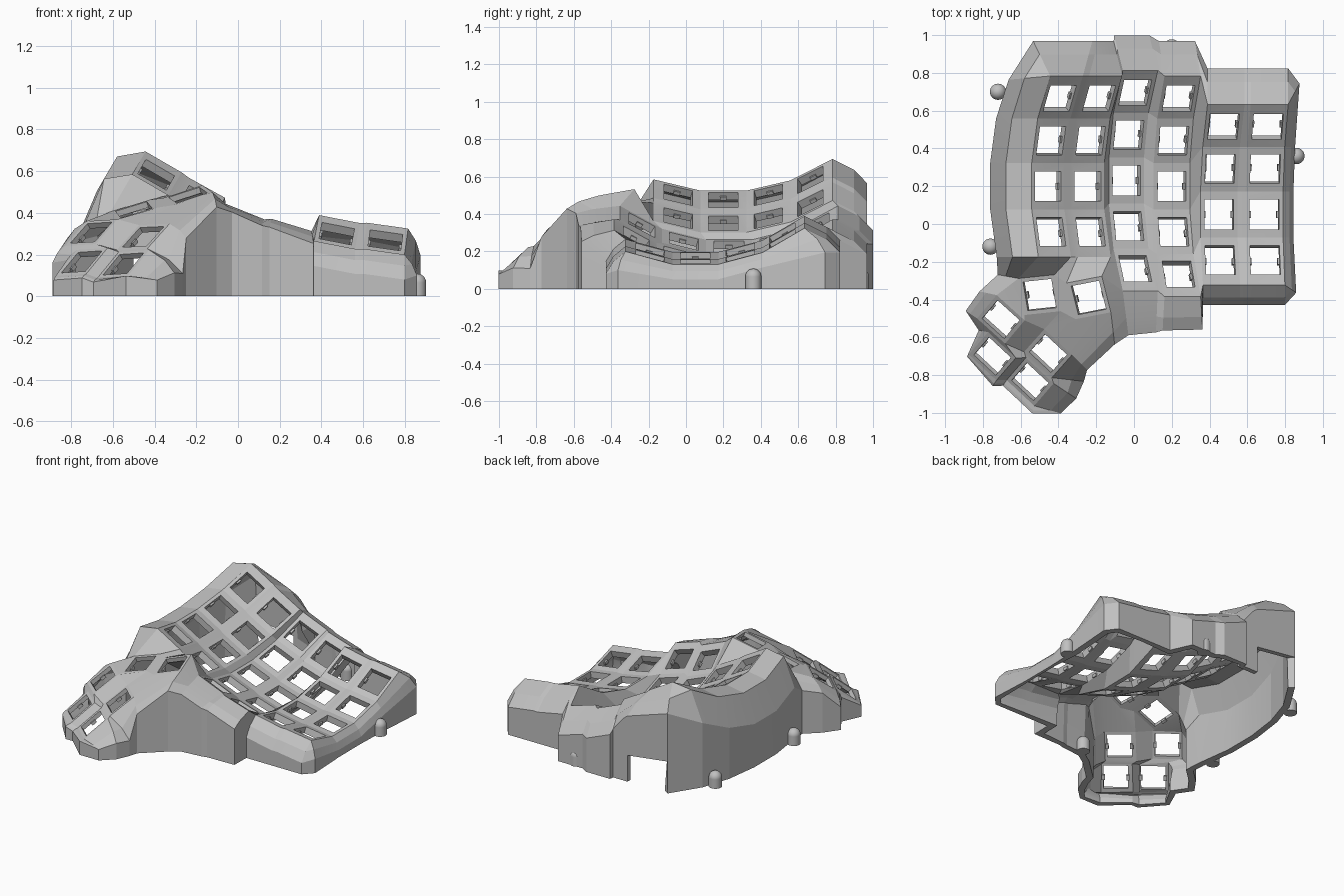
import bpy, bmesh, math
from mathutils import Vector, Matrix

if "Cube" in bpy.data.objects:
    bpy.data.objects.remove(bpy.data.objects["Cube"])

grey = bpy.data.materials.new("plain grey")
grey.use_nodes = True
tone = (0.53, 0.53, 0.53, 1)
grey.diffuse_color = tone
grey.node_tree.nodes["Principled BSDF"].inputs["Base Color"].default_value = tone

RADIUS = 0.93               # curvature of each key column
STEP = math.radians(15)     # angle between neighbouring keys
HALF = 0.1                  # half width of a key plate
HOLE = 0.079                # half width of a key opening
LIP = 0.016                 # extra plate at both ends of a column
THICK = 0.045

shell = bmesh.new()
nubs = bmesh.new()


def vert(p):
    return shell.verts.new(p)


def face(*vs):
    unique = list(dict.fromkeys(vs))
    if len(unique) > 2:
        shell.faces.new(unique)


def key_frame(corners, centre, x, y, n):
    """Square frame around an opening, with two small switch catches."""
    inner = [vert(centre + x * HOLE * a + y * HOLE * b)
             for a, b in ((-1, -1), (1, -1), (1, 1), (-1, 1))]
    for i in range(4):
        j = (i + 1) % 4
        face(corners[i], corners[j], inner[j], inner[i])
    for side in (-1, 1):
        spot = centre + x * side * HOLE - n * 0.032
        m = Matrix((x, y, n)).transposed().to_4x4()
        m.translation = spot
        bmesh.ops.create_cube(nubs, size=1, matrix=m @ Matrix.Diagonal((0.02, 0.035, 0.02, 1)))


def column(origin, tilt, first, last):
    """Curved column of keys; returns its left and right edge vertices."""
    t = math.radians(tilt)
    o = Vector(origin)
    x = Vector((math.cos(t), 0, -math.sin(t)))
    up = Vector((math.sin(t), 0, math.cos(t)))
    y = Vector((0, 1, 0))
    reach = RADIUS / math.cos(STEP / 2)
    left, right = [], []
    for k in range(first, last + 2):
        a = (k - 0.5) * STEP
        p = o + y * reach * math.sin(a) + up * (RADIUS - reach * math.cos(a))
        lip = LIP * ((k > last) - (k == first))
        p += (y * math.cos(a) + up * math.sin(a)) * lip
        left.append(vert(p - x * HALF))
        right.append(vert(p + x * HALF))
    for i, k in enumerate(range(first, last + 1)):
        a = k * STEP
        c = o + y * RADIUS * math.sin(a) + up * RADIUS * (1 - math.cos(a))
        along = y * math.cos(a) + up * math.sin(a)
        key_frame((left[i], right[i], right[i + 1], left[i + 1]), c, x, along, x.cross(along))
    return left, right


def thumb_key(centre, turn, normal):
    """Single tilted key; returns corners front-left, front-right, back-right, back-left."""
    n = Vector(normal).normalized()
    a = math.radians(turn)
    x = Vector((math.cos(a), math.sin(a), 0))
    x.z = -(n.x * x.x + n.y * x.y) / n.z
    x.normalize()
    y = n.cross(x)
    c = Vector(centre)
    corners = [vert(c + x * HALF * i + y * HALF * j)
               for i, j in ((-1, -1), (1, -1), (1, 1), (-1, 1))]
    key_frame(corners, c, x, y, n)
    return corners


def web(a, b):
    for i in range(min(len(a), len(b)) - 1):
        face(a[i], b[i], b[i + 1], a[i + 1])


# Finger key columns, from the tall side to the low side
aL, aR = column((-0.455, 0.20, 0.475), 30, -1, 2)
bL, bR = column((-0.245, 0.20, 0.35), 29, -1, 2)
cL, cR = column((-0.04, 0.23, 0.225), 22, -2, 2)
dL, dR = column((0.2, 0.20, 0.155), 17, -2, 2)
eL, eR = column((0.45, 0.05, 0.178), 11, -1, 2)
fL, fR = column((0.69, 0.05, 0.145), 8, -1, 2)
web(aR, bL)
web(bR, cL[1:])
web(cR, dL)
web(dR, eL)
web(eR, fL)
face(dR[5], dR[4], eL[4])

# Thumb keys
NEAR, MIDDLE, FAR = (-0.28, -0.25, 1), (-0.53, -0.52, 1), (-0.58, -0.55, 1)
FL, FR, BR, BL = range(4)
k1 = thumb_key((-0.50, -0.375, 0.415), 6, NEAR)
k2 = thumb_key((-0.24, -0.39, 0.485), 11, NEAR)
k3 = thumb_key((-0.705, -0.505, 0.305), -42, MIDDLE)
k4 = thumb_key((-0.455, -0.685, 0.285), -43, MIDDLE)
k5 = thumb_key((-0.75, -0.70, 0.165), -43, FAR)
k6 = thumb_key((-0.55, -0.835, 0.155), -43, FAR)

# Webs between thumb keys and up to the finger columns
for l, r in ((k1, k2), (k3, k4), (k5, k6)):
    face(l[FR], r[FL], r[BL], l[BR])
for low, high in ((k5, k3), (k6, k4)):
    face(low[BL], low[BR], high[FR], high[FL])
face(k5[BR], k6[BL], k4[FL], k3[FR])
face(k3[BL], k3[BR], k1[FL], k1[BL])
face(k3[BR], k4[BL], k1[FR], k1[FL])
face(k4[BL], k2[FL], k1[FR])
face(k4[BL], k4[BR], k2[FR], k2[FL])
face(k2[BR], k2[FR], cL[0])
face(k2[BR], cL[0], cL[1], bR[0])
face(k2[BL], k2[BR], bR[0], bL[0])
face(k1[BR], k2[BL], bL[0], aR[0])
face(k1[BL], k1[BR], aR[0], aL[0])

# Outer wall: edge vertices, outward offset and shoulder drop, clockwise
rim = [
    ([aL[4]], -0.09, 0.185, 0.13),
    ([aR[4], bL[4]], 0.05, 0.185, 0.13),
    ([bR[4], cL[5], cR[5]], -0.045, 0.185, 0.13),
    ([dL[5], dR[5]], -0.03, 0.185, 0.13),
    ([eL[4], eR[4], fL[4], fR[4]], 0, 0.19, 0.13),
    ([fR[4]], 0.06, 0.11, 0.13),
    (fR[3:0:-1], 0.055, 0, 0.08),
    ([fR[0]], 0.06, -0.04, 0.1),
    ([fR[0], fL[0], eR[0], eL[0]], 0, -0.105, 0.12),
    ([dR[0]], 0.01, -0.175, 0.06),
    ([dL[0]], -0.01, -0.18, 0.04),
    ([cR[0]], -0.01, -0.22, 0.03),
    ([cL[0]], 0.03, -0.235, 0.04),
    ([k2[FR]], 0.02, -0.17, 0.07),
    ([k4[BR]], 0.08, -0.08, 0.07),
    ([k4[FR]], 0.17, -0.02, 0.12),
    ([k6[BR]], 0.12, -0.08, 0.11),
    ([k6[FR]], 0.14, -0.04, 0.02),
    ([k6[FR]], -0.01, -0.04, 0),
    ([k6[FL], k5[FR]], -0.02, -0.03, 0.02),
    ([k5[FL]], -0.01, -0.01, 0.02),
    ([k5[BL]], -0.05, 0.01, 0.05),
    ([k3[FL]], -0.06, 0.04, 0.08),
    ([k3[BL]], -0.09, 0.02, 0.08),
    ([k1[BL]], -0.11, 0.02, 0.1),
    (aL[:4], -0.22, 0, 0.22),
    ([aL[4]], -0.22, -0.02, 0.24),
]
wall = []
for edge, dx, dy, drop in rim:
    ease = 0.1 if dx < -0.2 else 0.45       # the tall side wall is rounder
    for v in edge:
        p = v.co
        low = max(0.035, p.z - drop)
        mid = Vector((p.x + dx * 0.62, p.y + dy * 0.62, p.z + (low - p.z) * ease))
        foot = [vert((p.x + dx, p.y + dy, low * h)) for h in (1, 0.4, 0)]
        wall.append([v, vert(mid)] + foot)
for i, a in enumerate(wall):
    b = wall[(i + 1) % len(wall)]
    for s in range(4):
        if i == 0 and s == 3:      # cable opening at the back
            continue
        face(a[s], b[s], b[s + 1], a[s + 1])

bmesh.ops.recalc_face_normals(shell, faces=shell.faces)
if sum(f.normal.z * f.calc_area() for f in shell.faces) < 0:
    bmesh.ops.reverse_faces(shell, faces=shell.faces)


def finish(bm, name, angle):
    mesh = bpy.data.meshes.new(name)
    bm.to_mesh(mesh)
    bm.free()
    mesh.materials.append(grey)
    ob = bpy.data.objects.new(name, mesh)
    bpy.context.collection.objects.link(ob)
    bpy.ops.object.select_all(action='DESELECT')
    ob.select_set(True)
    bpy.context.view_layer.objects.active = ob
    bpy.ops.object.shade_smooth_by_angle(angle=math.radians(angle))
    return ob


# Even wall thickness, with crisp edges round the openings
case = finish(shell, "keyboard_shell", 8)
solid = case.modifiers.new("wall thickness", 'SOLIDIFY')
solid.thickness = THICK
solid.offset = -1
solid.use_even_offset = True
solid.thickness_clamp = 1
case.modifiers.new("crisp edges", 'EDGE_SPLIT').split_angle = math.radians(20)
finish(nubs, "switch_catches", 15)

# Domed screw posts round the foot of the wall
posts = bmesh.new()
for x, y in ((-0.72, 0.7), (-0.76, -0.12), (0.86, 0.36), (0.2, 0.935), (-0.02, -0.53)):
    bmesh.ops.create_cone(posts, cap_ends=True, segments=24, radius1=0.043, radius2=0.043,
                          depth=0.065, matrix=Matrix.Translation((x, y, 0.0325)))
    bmesh.ops.create_uvsphere(posts, u_segments=24, v_segments=12, radius=0.043,
                              matrix=Matrix.Translation((x, y, 0.065)))
finish(posts, "screw_posts", 40)
